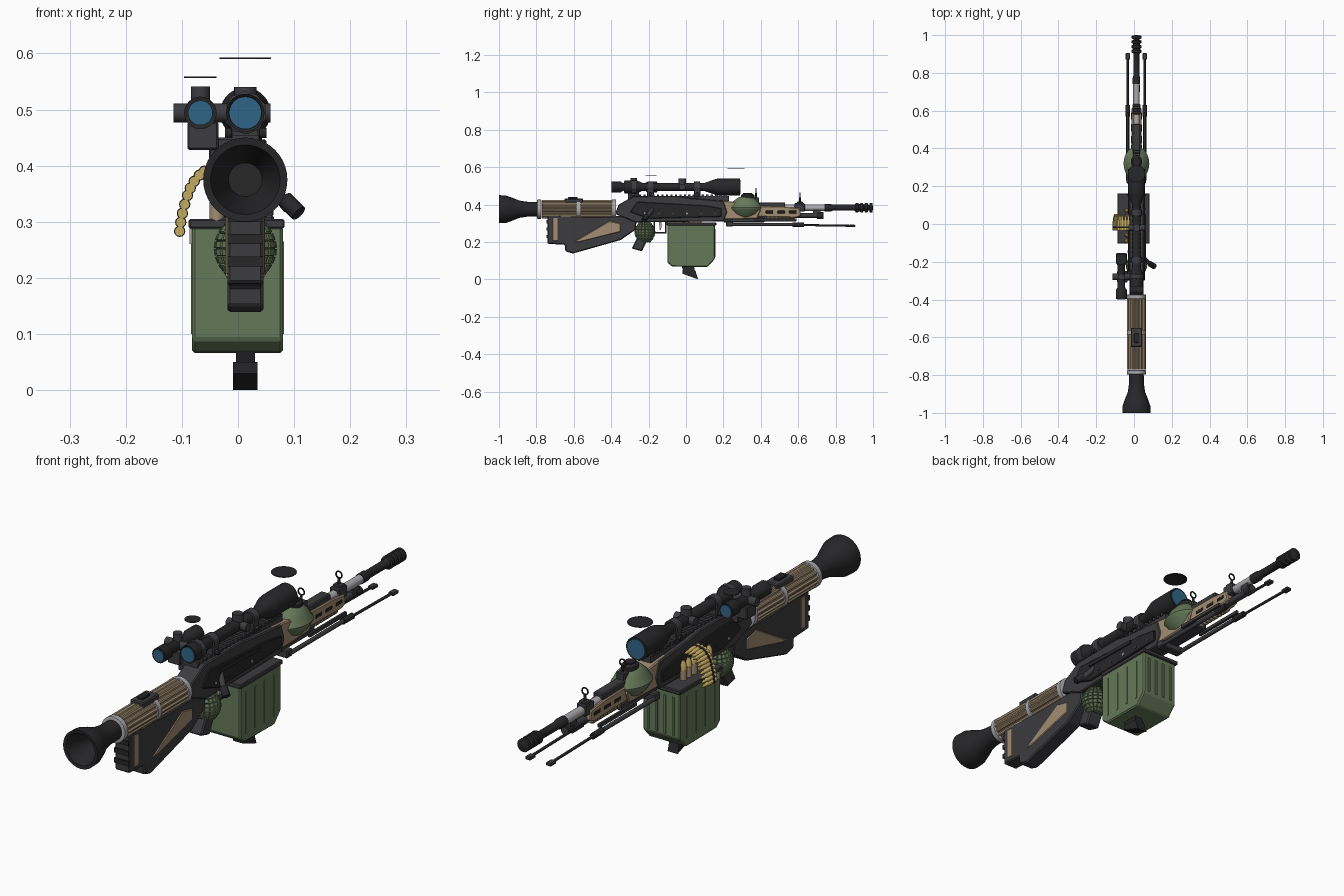
import bpy, bmesh, math
from mathutils import Vector

if "Cube" in bpy.data.objects:
    bpy.data.objects.remove(bpy.data.objects["Cube"])

CX = 0.013  # bore line
def mat(name, c):
    m = bpy.data.materials.new(name); m.diffuse_color = (*c, 1); return m
DARK = mat("dark", (.045, .045, .05)); BLACK = mat("black", (.02, .02, .022))
TAN = mat("tan", (.36, .27, .17)); GREEN = mat("green", (.13, .19, .10))
GOLD = mat("gold", (.55, .40, .12)); BLUE = mat("glass", (.03, .13, .24))
STEEL = mat("steel", (.4, .4, .42))

def finish(name, bm, m, smooth=True):
    bmesh.ops.recalc_face_normals(bm, faces=bm.faces)
    me = bpy.data.meshes.new(name); bm.to_mesh(me); bm.free()
    o = bpy.data.objects.new(name, me); bpy.context.collection.objects.link(o)
    me.materials.append(m)
    if smooth:
        bpy.context.view_layer.objects.active = o; o.select_set(True)
        bpy.ops.object.shade_smooth_by_angle(angle=math.radians(35)); o.select_set(False)
    return o

def lathe(name, prof, m, at=(CX, 0, 0), axis='y', n=28, flute=0, sx=1, sy=1, tiles=False):
    """Spin (position, radius) pairs round an axis; flute cuts lengthwise grooves."""
    bm = bmesh.new(); rings = []
    for t, r in prof:
        ring = []
        for i in range(n):
            a = 2*math.pi*i/n
            rr = r - (flute if i % 4 < 2 else 0)
            u, v = rr*math.cos(a)*sx, rr*math.sin(a)*sy
            p = {'y': (u, t, v), 'z': (u, v, t), 'x': (t, u, v)}[axis]
            ring.append(bm.verts.new(Vector(p)+Vector(at)))
        rings.append(ring)
    for a, b in zip(rings, rings[1:]):
        for i in range(n):
            bm.faces.new((a[i], a[(i+1) % n], b[(i+1) % n], b[i]))
    bm.faces.new(rings[0]); bm.faces.new(rings[-1])
    if tiles:
        bmesh.ops.recalc_face_normals(bm, faces=bm.faces)
        bmesh.ops.inset_individual(bm, faces=[f for f in bm.faces if len(f.verts) == 4], thickness=.002, depth=.005)
    return finish(name, bm, m, not tiles)

def prism(name, pts, x0, x1, m, bevel=0):
    """Side profile of (y, z) points, extruded across x."""
    bm = bmesh.new()
    f = bm.faces.new([bm.verts.new((x0, y, z)) for y, z in pts])
    g = bmesh.ops.extrude_face_region(bm, geom=[f])
    bmesh.ops.translate(bm, vec=(x1-x0, 0, 0), verts=[v for v in g['geom'] if isinstance(v, bmesh.types.BMVert)])
    if bevel:
        bmesh.ops.bevel(bm, geom=bm.edges[:], offset=bevel, segments=1, affect='EDGES')
    return finish(name, bm, m, False)

def box(name, x, y, z, m, bevel=0):
    return prism(name, [(y[0], z[0]), (y[1], z[0]), (y[1], z[1]), (y[0], z[1])], x[0], x[1], m, bevel)

def rod(name, p, q, r, m, n=12, r2=None):
    p, q = Vector(p), Vector(q); bm = bmesh.new()
    bmesh.ops.create_cone(bm, cap_ends=True, segments=n, radius1=r, radius2=r if r2 is None else r2, depth=(q-p).length)
    bm.transform((q-p).to_track_quat('Z', 'Y').to_matrix().to_4x4())
    bmesh.ops.translate(bm, vec=(p+q)/2, verts=bm.verts)
    return finish(name, bm, m)

def torus(name, at, R, r, m):
    bpy.ops.mesh.primitive_torus_add(location=at, rotation=(math.pi/2, 0, 0), major_radius=R, minor_radius=r, major_segments=20, minor_segments=8)
    o = bpy.context.object; o.name = name; o.data.materials.append(m); o.select_set(False)

# Rear bell and ribbed launch tube
B = (CX, 0, .375)
lathe("rear_bell", [(-.88, 0.03), (-.998, .062), (-1, .075), (-.965, .074), (-.93, .062), (-.89, .046), (-.85, .04), (-.78, .038)], BLACK, B, n=40)
lathe("ribbed_tube", [(-.77, .05), (-.39, .05)], TAN, B, n=64, flute=.005)
for i, y in enumerate((-.785, -.575, -.385)):
    lathe(f"tube_band_{i}", [(y-.012, .044), (y-.01, .051), (y+.01, .051), (y+.012, .044)], STEEL, B, n=32)
box("tube_clasp", (CX-.03, CX+.03), (-.65, -.55), (.41, .432), DARK, .004)
box("tube_clasp_lever", (CX-.012, CX+.012), (-.63, -.58), (.43, .44), BLACK, .002)

# Stock with tan inlays
prism("stock", [(-.74, .345), (-.74, .19), (-.648, .185), (-.645, .15), (-.605, .138), (-.35, .21), (-.27, .265), (-.26, .34), (-.5, .335)], CX-.032, CX+.032, DARK, .005)
prism("stock_inlay", [(-.60, .2), (-.41, .312), (-.35, .298), (-.35, .255), (-.43, .235), (-.57, .2)], CX-.035, CX+.035, TAN, .003)
box("stock_rear_inlay", (CX-.034, CX+.034), (-.715, -.685), (.205, .33), TAN, .003)
for i, z in enumerate((.22, .26, .3)):
    box(f"butt_rib_{i}", (CX-.032, CX+.032), (-.746, -.735), (z, z+.018), BLACK)

# Receiver with side plates, pins and top rail
prism("receiver", [(-.38, .35), (-.36, .40), (-.28, .445), (-.05, .447), (.02, .435), (.2, .42), (.22, .36), (.2, .31), (-.27, .305)], CX-.038, CX+.038, DARK, .004)
prism("receiver_plate", [(-.30, .36), (-.26, .415), (.1, .395), (.19, .38), (.19, .335), (-.2, .325)], CX-.045, CX+.045, BLACK, .003)
for i in range(6):
    y = -.22+.075*i
    rod(f"receiver_pin_{i}", (CX-.048, y, .352), (CX+.048, y, .352), .006, STEEL if i % 3 == 0 else DARK)
box("top_rail", (CX-.02, CX+.02), (-.3, .23), (.42, .447), DARK)
for i in range(22):
    y = -.3+.024*i
    box(f"rail_tooth_{i}", (CX-.024, CX+.024), (y, y+.012), (.443, .455), DARK)
prism("bolt_rail", [(-.2, .385), (-.2, .4), (.05, .395), (.05, .38)], CX+.04, CX+.05, BLACK)
rod("bolt_arm", (.05, -.18, .375), (.09, -.215, .325), .011, DARK)
rod("bolt_knob", (.083, -.21, .34), (.108, -.225, .315), .015, BLACK)

# Pistol grip: grooved green grenade, dark base and trigger guard
prof = [(.2+.105*i/8, .052*max(.35, math.sin(math.pi*(.1+.8*i/8)))**.7) for i in range(9)]
lathe("grenade_grip", prof, GREEN, (CX, -.22, 0), 'z', n=18, tiles=True)
prism("grip_base", [(-.29, .165), (-.235, .15), (-.195, .235), (-.25, .245)], CX-.03, CX+.03, DARK, .005)
box("guard_bottom", (CX-.01, CX+.01), (-.175, -.105), (.245, .253), BLACK)
for i, y in enumerate((-.175, -.113)):
    box(f"guard_post_{i}", (CX-.01, CX+.01), (y, y+.008), (.245, .31), BLACK)
prism("trigger", [(-.145, .31), (-.13, .31), (-.133, .265), (-.14, .262)], CX-.005, CX+.005, STEEL)

# Ammunition box
prism("ammo_box", [(-.1, .292), (-.1, .09), (-.073, .068), (.115, .066), (.155, .11), (.155, .292)], -.082, .08, GREEN, .005)
box("ammo_box_lid", (-.088, .083), (-.103, .162), (.288, .305), DARK, .003)
for s, x in ((-1, -.082), (1, .08)):
    for i in range(4):
        y = -.068+.058*i
        box(f"box_side_rib_{s}_{i}", (x-.002, x+.002), (y, y+.008), (.1, .265), GREEN)
for i in range(4):
    x = -.058+.036*i
    box(f"box_front_rib_{i}", (x, x+.008), (.152, .159), (.12, .27), GREEN)
box("box_latch", (-.086, -.078), (-.09, -.07), (.26, .3), STEEL)
prism("curved_magazine", [(-.025, .075), (-.012, .035), (.06, .005), (.063, .0), (.048, .045), (.042, .075)], CX-.017, CX+.017, BLACK)
prism("magazine_foot", [(-.02, .05), (-.018, .03), (.065, 0), (.05, .048)], CX-.022, CX+.022, BLACK)

# Ammunition belt and standing shells
belt = [(-.06, .39), (-.069, .383), (-.078, .372), (-.085, .36), (-.09, .347), (-.095, .331), (-.099, .315), (-.102, .299), (-.104, .283)]
for i, (x, z) in enumerate([(-.03, .395), (-.045, .394)]+belt):
    lathe(f"cartridge_{i}", [(-.035, .009), (.015, .009), (.022, .006), (.034, .006), (.054, .001)], GOLD, (x, 0, z), n=12)
    lathe(f"belt_link_{i}", [(-.022, .0102), (-.012, .0102)], BLACK, (x, 0, z), n=12)
for i in range(6):
    y = -.09+.032*i
    rod(f"shell_{i}", (-.038, y, .3), (-.038, y, .345), .013, TAN)
    lathe(f"shell_tip_{i}", [(.345, .0125), (.365, .011), (.378, .005)], GOLD, (-.038, y, 0), 'z', n=12)

# Main scope
S = (CX, 0, .494)
lathe("scope_body", [(-.325, .029), (-.33, .034), (-.26, .034), (-.235, .022), (.1, .022), (.16, .043), (.175, .045), (.29, .045), (.29, .039), (.275, .038)], BLACK, S, n=36)
lathe("scope_rear_glass", [(-.332, .029), (-.328, .029)], BLUE, S)
lathe("scope_front_glass", [(.28, .038), (.292, .038)], BLUE, S)
lathe("scope_rear_ring", [(-.29, .035), (-.288, .038), (-.268, .038), (-.266, .035)], DARK, S, flute=.002, n=40)
rod("scope_top_turret", (CX, -.02, .5), (CX, -.02, .54), .02, DARK, 20)
rod("scope_side_turret", (CX-.042, -.02, .494), (CX+.045, -.02, .494), .017, DARK, 20)
for i, y in enumerate((-.19, .06)):
    lathe(f"scope_ring_{i}", [(y-.016, .029), (y+.016, .029)], DARK, S, n=20)
    box(f"scope_mount_{i}", (CX-.025, CX+.025), (y-.018, y+.018), (.44, .485), DARK, .003)
    rod(f"scope_clamp_{i}", (CX-.036, y, .458), (CX+.038, y, .458), .009, BLACK)
lathe("open_scope_cap", [(.59, .046), (.593, .046)], BLACK, (CX, .267, 0), 'z', n=32)

# Offset secondary scope
T = (-.067, 0, .494)
lathe("small_scope", [(-.395, .022), (-.397, .029), (-.35, .029), (-.335, .02), (-.22, .02), (-.205, .029), (-.155, .029), (-.157, .023)], BLACK, T, n=32)
lathe("small_scope_rear_glass", [(-.399, .022), (-.39, .022)], BLUE, T)
lathe("small_scope_front_glass", [(-.158, .023), (-.153, .023)], BLUE, T)
rod("small_side_turrets", (-.115, -.28, .494), (-.02, -.28, .494), .017, DARK, 20)
rod("small_top_turret", (-.067, -.28, .5), (-.067, -.28, .541), .017, DARK, 20)
box("small_scope_mount", (-.09, -.035), (-.31, -.25), (.428, .478), DARK, .003)
box("small_mount_arm", (-.052, CX), (-.3, -.25), (.405, .45), DARK, .003)
lathe("open_small_cap", [(.556, .029), (.559, .029)], BLACK, (-.067, -.187, 0), 'z', n=28)

# Green domed canister over the fore-end
lathe("green_canister", [(.318, .012), (.33, .03), (.352, .052), (.375, .065), (.38, .068), (.385, .068), (.39, .064), (.415, .052), (.435, .035), (.443, .02)], GREEN, (CX, .32, 0), 'z', n=32, sy=1.32)
lathe("canister_cap", [(.435, .03), (.45, .03), (.458, .02), (.462, .02)], BLACK, (CX, .33, 0), 'z', n=20, sy=1.2)

# Fore-end, barrel and muzzle brake
prism("rear_handguard", [(.15, .335), (.15, .425), (.21, .42), (.36, .40), (.4, .37), (.38, .325), (.2, .32)], CX-.034, CX+.034, TAN, .004)
prism("front_handguard", [(.36, .335), (.36, .392), (.52, .39), (.61, .38), (.615, .34), (.59, .33)], CX-.027, CX+.027, TAN, .004)
for i in range(3):
    y = .425+.063*i
    box(f"handguard_slot_{i}", (CX-.029, CX+.029), (y, y+.042), (.352, .368), BLACK, .003)
coil = []
for i in range(10):
    y = .37+.021*i
    coil += [(y, .017), (y+.006, .023), (y+.014, .023), (y+.02, .017)]
lathe("ridged_grip", coil, TAN, (CX, 0, .332), n=20)
A = (CX, 0, .383)
box("gas_block", (CX-.021, CX+.021), (.36, .53), (.375, .412), DARK, .004)
lathe("barrel_sleeve", [(.2, .017), (.77, .017)], STEEL, A)
lathe("barrel", [(.74, .02), (.775, .02), (.785, .016), (.9, .016), (.91, .022), (.998, .014), (1, .009)], BLACK, A)
for i in range(4):
    y = .905+.025*i
    lathe(f"brake_disc_{i}", [(y, .02), (y+.003, .026), (y+.015, .026), (y+.018, .02)], BLACK, A, n=20)
rod("gas_tube", (CX, .55, .342), (CX, .735, .342), .013, DARK)
rod("gas_tube_cap", (CX, .7, .342), (CX, .735, .342), .018, BLACK)
box("sight_block", (CX-.021, CX+.021), (.58, .635), (.362, .408), DARK, .004)
box("tube_bracket", (CX-.013, CX+.013), (.68, .72), (.34, .385), DARK)

# Ring sights
for n, y, z in (("rear", .375, .473), ("front", .61, .45)):
    box(f"{n}_sight_base", (CX-.018, CX+.018), (y-.016, y+.016), (.4, z-.035), DARK, .003)
    rod(f"{n}_sight_post", (CX, y, z-.04), (CX, y, z-.012), .005, BLACK)
    torus(f"{n}_sight_ring", (CX, y, z), .013, .003, BLACK)

# Folded bipod
box("bipod_hinge", (-.04, .064), (.215, .25), (.282, .312), DARK, .004)
for side, x in (("left", CX-.046), ("right", CX+.044)):
    rod(f"bipod_{side}_upper", (x, .23, .293), (x, .62, .293), .0085, DARK)
    rod(f"bipod_{side}_lower", (x, .6, .291), (x, .9, .286), .0055, BLACK)
    rod(f"bipod_{side}_collar", (x, .57, .293), (x, .63, .292), .012, BLACK)
    box(f"bipod_{side}_foot", (x-.012, x+.012), (.87, .905), (.279, .292), DARK, .003)
    box(f"handguard_{side}_rail", (x-.006, x+.006), (.36, .59), (.31, .326), DARK, .002)
box("lower_forend", (CX-.03, CX+.03), (.2, .42), (.305, .335), DARK, .004)

for m in bpy.data.materials:
    if m.users and not m.is_grease_pencil:
        m.use_nodes = True
        m.node_tree.nodes["Principled BSDF"].inputs["Base Color"].default_value = m.diffuse_color
